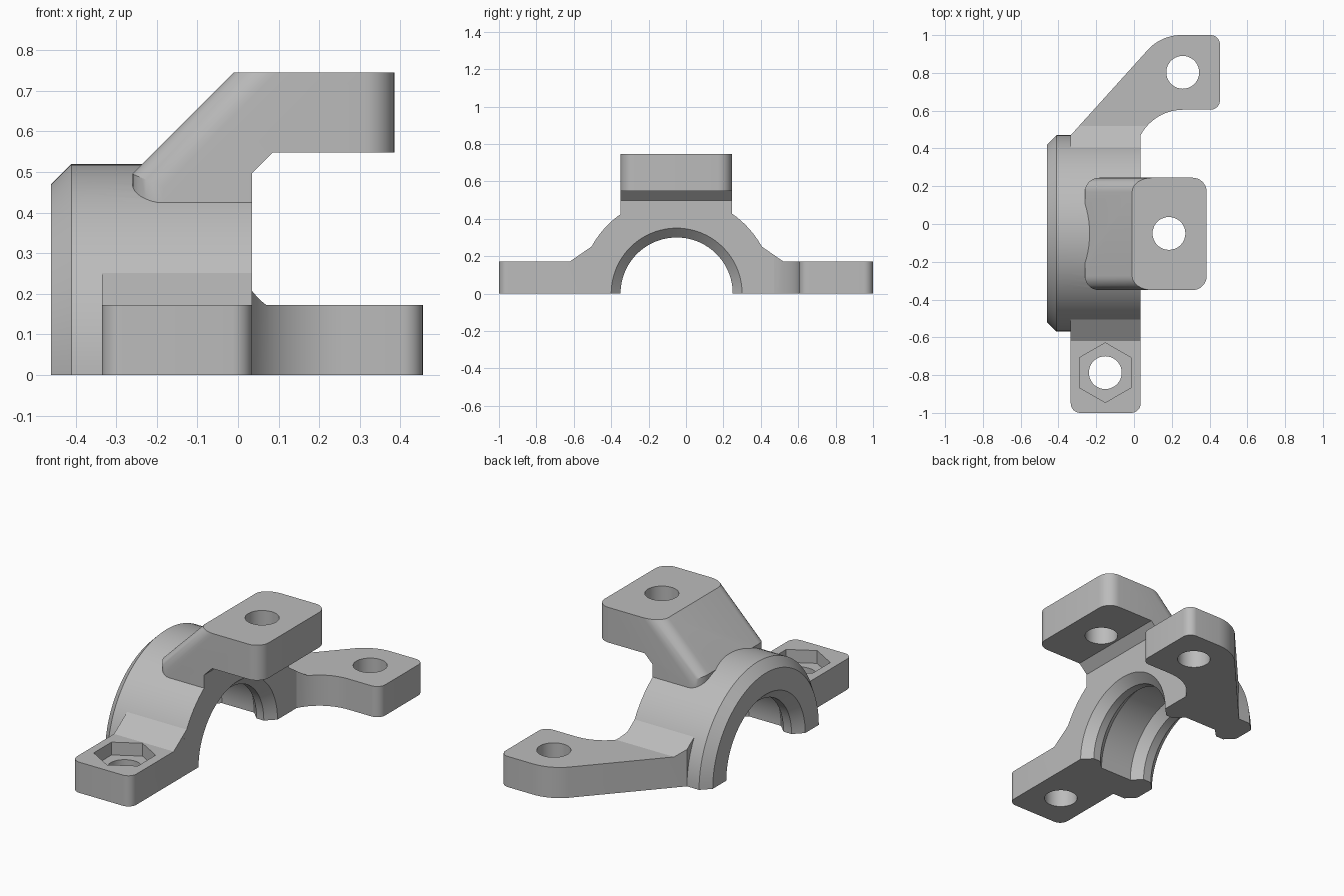
import bpy, bmesh
from math import sin, cos, radians, tau
from mathutils import Vector

cube = bpy.data.objects.get("Cube")
if cube:
    bpy.data.objects.remove(cube, do_unlink=True)

grey = bpy.data.materials.new("light grey")
grey.use_nodes = True
colour = (0.5, 0.5, 0.5, 1)
grey.diffuse_color = colour
grey.node_tree.nodes["Principled BSDF"].inputs["Base Color"].default_value = colour

AXIS_Y = -0.05      # bore axis runs along x at this y, z = 0
FACE_X = 0.035      # flat machined face of the saddle


def finish(bm, name):
    bmesh.ops.recalc_face_normals(bm, faces=bm.faces)
    mesh = bpy.data.meshes.new(name)
    bm.to_mesh(mesh)
    bm.free()
    mesh.materials.append(grey)
    obj = bpy.data.objects.new(name, mesh)
    bpy.context.collection.objects.link(obj)
    return obj


def arc(cx, cy, r, start, end, steps=8):
    angles = [radians(start + (end - start) * i / steps) for i in range(steps + 1)]
    return [(cx + r * cos(a), cy + r * sin(a)) for a in angles]


def prism(points, place, low, high):
    """Extrude a 2D outline; place(u, v, depth) gives the 3D position."""
    bm = bmesh.new()
    rings = [[bm.verts.new(place(u, v, d)) for u, v in points] for d in (low, high)]
    count = len(points)
    for ring in rings:
        bm.faces.new(ring)
    for i in range(count):
        j = (i + 1) % count
        bm.faces.new((rings[0][i], rings[0][j], rings[1][j], rings[1][i]))
    return bm


def lathe(profile, name, sides=96):
    """Solid of revolution about the bore axis from (x, radius) pairs."""
    bm = bmesh.new()
    rings = [[bm.verts.new((x, AXIS_Y + r * cos(tau * i / sides), r * sin(tau * i / sides)))
              for i in range(sides)] for x, r in profile]
    for a, b in zip(rings, rings[1:]):
        for i in range(sides):
            j = (i + 1) % sides
            bm.faces.new((a[i], a[j], b[j], b[i]))
    bm.faces.new(rings[0])
    bm.faces.new(rings[-1])
    return finish(bm, name)


def combine(target, tool, operation):
    mod = target.modifiers.new("combine", 'BOOLEAN')
    mod.operation = operation
    mod.solver = 'EXACT'
    mod.object = tool
    bpy.context.view_layer.objects.active = target
    bpy.ops.object.modifier_apply(modifier=mod.name)
    bpy.data.objects.remove(tool, do_unlink=True)


def flat(u, v, d):
    return (u, v, d)


def along_x(u, v, d):
    return (d, u, v)


def along_y(u, v, d):
    return (u, d, v)


# Plan outline: front lug, saddle and swept rear arm
plan = (arc(-0.285, -0.95, 0.05, 180, 270) + arc(-0.015, -0.95, 0.05, 270, 360)
        + arc(0.26, 0.35, 0.255, 152, 90, 12)
        + arc(0.405, 0.655, 0.05, -90, 0) + arc(0.405, 0.95, 0.05, 0, 90)
        + arc(0.25, 0.76, 0.24, 90, 135, 10) + [(-0.335, 0.47)])
bracket = finish(prism(plan, flat, -0.1, 0.6), "bearing_bracket")

# Side outline: thin lugs with ramps rising into the ring
side = [(-1.1, -0.2), (-1.1, 0.172), (-0.62, 0.172), (-0.4, 0.324),
        (0.3, 0.324), (0.52, 0.172), (1.1, 0.172), (1.1, -0.2)]
combine(bracket, finish(prism(side, along_x, -0.6, 0.6), "side_shape"), 'INTERSECT')

# Ring with chamfered outer end
ring = lathe([(-0.46, 0.47), (-0.41, 0.52), (FACE_X, 0.52)], "ring")
combine(bracket, ring, 'UNION')

# Raised top mount with rounded slope and end corners
mount_side = [(-0.26, 0.38), (-0.26, 0.495), (-0.01, 0.745), (0.385, 0.745),
              (0.385, 0.548), (0.085, 0.548), (FACE_X, 0.498), (FACE_X, 0.38)]
bm = prism(mount_side, along_y, -0.35, 0.245)
rounded = []
for e in bm.edges:
    a, b = (v.co for v in e.verts)
    if abs(a.y - b.y) < 1e-4 and (max(a.x, b.x) < 0 or min(a.x, b.x) > 0.38):
        rounded.append(e)
bmesh.ops.bevel(bm, geom=rounded, offset=0.075, offset_type='OFFSET',
                segments=8, profile=0.5, affect='EDGES')
combine(bracket, finish(bm, "top_mount"), 'UNION')

# Split plane: keep the upper half only
below = [(-2, -2), (2, -2), (2, 2), (-2, 2)]
combine(bracket, finish(prism(below, flat, -2, 0), "lower_half"), 'DIFFERENCE')

# Bore with chamfered lips and a bearing groove
bore = [(-0.485, 0.375), (-0.41, 0.30), (-0.36, 0.30), (-0.31, 0.35),
        (-0.11, 0.35), (-0.06, 0.30), (-0.015, 0.30), (0.06, 0.375)]
combine(bracket, lathe(bore, "bore"), 'DIFFERENCE')

# Bolt holes and the hexagonal nut pocket
for x, y, low, high in ((-0.152, -0.787, -0.1, 0.3), (0.258, 0.803, -0.1, 0.3),
                        (0.185, -0.05, 0.5, 0.9)):
    hole = prism(arc(x, y, 0.087, 0, 350, 35), flat, low, high)
    combine(bracket, finish(hole, "bolt_hole"), 'DIFFERENCE')
pocket = prism(arc(-0.152, -0.787, 0.158, 30, 330, 5), flat, 0.1, 0.3)
combine(bracket, finish(pocket, "nut_pocket"), 'DIFFERENCE')

# Smooth curved walls, keep machined edges crisp
bpy.ops.object.select_all(action='DESELECT')
bracket.select_set(True)
bpy.context.view_layer.objects.active = bracket
bpy.ops.object.shade_smooth_by_angle(angle=radians(25))
